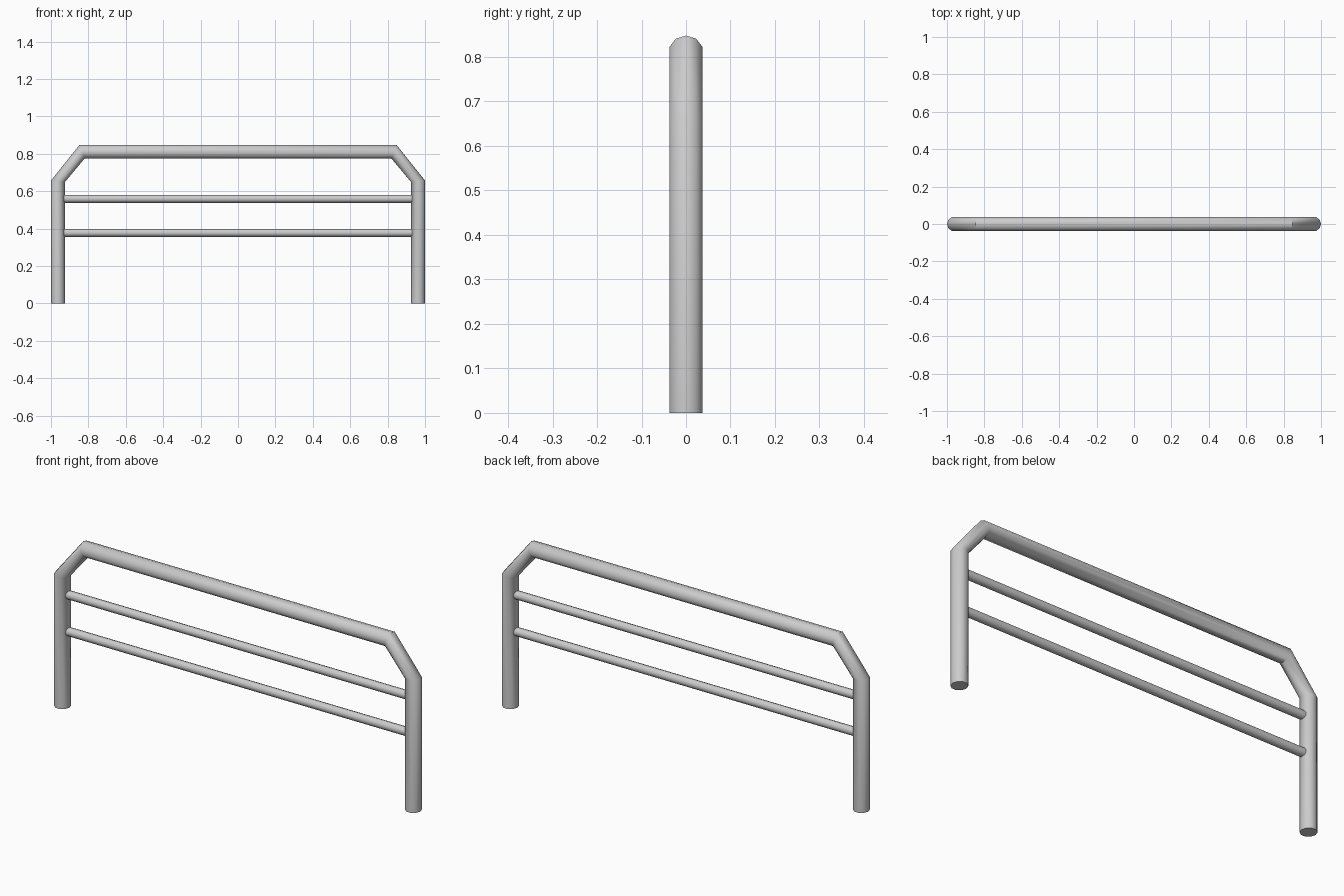
import bpy, bmesh, math
from mathutils import Vector

if "Cube" in bpy.data.objects:
    bpy.data.objects.remove(bpy.data.objects["Cube"])

SIDES = 10


def tube(name, stations, half_depth):
    """Skin a tube through rings; each station is an (outer, inner) point pair in x, z."""
    bm = bmesh.new()
    rings = []
    for (ox, oz), (ix, iz) in stations:
        outer, inner = Vector((ox, 0, oz)), Vector((ix, 0, iz))
        mid, arm = (outer + inner) / 2, (outer - inner) / 2
        ring = []
        for k in range(SIDES):
            a = 2 * math.pi * k / SIDES
            ring.append(bm.verts.new(mid + arm * math.cos(a)
                                     + Vector((0, half_depth * math.sin(a), 0))))
        rings.append(ring)
    for r0, r1 in zip(rings, rings[1:]):
        for k in range(SIDES):
            n = (k + 1) % SIDES
            bm.faces.new((r0[k], r0[n], r1[n], r1[k]))
    bm.faces.new(rings[0])
    bm.faces.new(rings[-1])
    bmesh.ops.recalc_face_normals(bm, faces=bm.faces)
    mesh = bpy.data.meshes.new(name)
    bm.to_mesh(mesh)
    bm.free()
    obj = bpy.data.objects.new(name, mesh)
    bpy.context.collection.objects.link(obj)
    bpy.ops.object.select_all(action='DESELECT')
    obj.select_set(True)
    bpy.context.view_layer.objects.active = obj
    bpy.ops.object.shade_smooth_by_angle(angle=math.radians(42))
    return obj


# Bent outer frame: left post, chamfered corners, top bar, right post
left = [((-1, 0), (-0.925, 0)),
        ((-1, 0.657), (-0.925, 0.649)),
        ((-0.847, 0.848), (-0.82, 0.775))]
right = [((-ox, oz), (-ix, iz)) for (ox, oz), (ix, iz) in reversed(left)]
tube("bent_frame", left + right, 0.0388)

# Two thin horizontal rails let into the posts
RAIL_R = 0.0212
for name, z in (("lower_rail", 0.377), ("upper_rail", 0.559)):
    tube(name, [((x, z + RAIL_R), (x, z - RAIL_R)) for x in (-0.945, 0.945)], RAIL_R)
